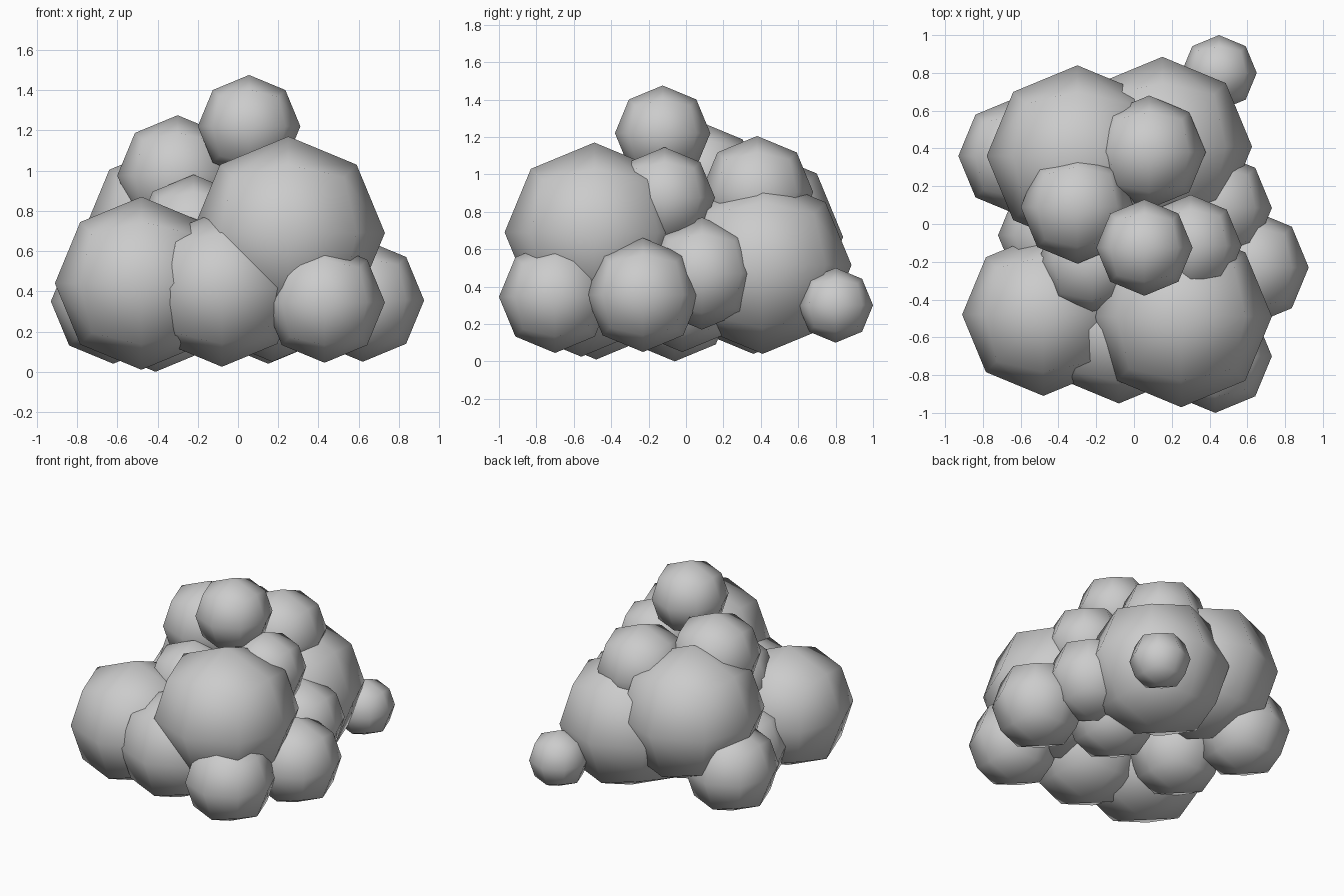
import bpy, bmesh

if "Cube" in bpy.data.objects:
    bpy.data.objects.remove(bpy.data.objects["Cube"])

# Every lump is a coarse ball: a cube split once and pushed out to a sphere.
def ball(name, x, y, z, r):
    bm = bmesh.new()
    bmesh.ops.create_cube(bm, size=2)
    bmesh.ops.subdivide_edges(bm, edges=bm.edges[:], cuts=1, use_grid_fill=True)
    for v in bm.verts:
        v.co = v.co.normalized() * r
    for f in bm.faces:
        f.smooth = True
    me = bpy.data.meshes.new(name)
    bm.to_mesh(me)
    bm.free()
    ob = bpy.data.objects.new(name, me)
    ob.location = (x, y, z)
    bpy.context.collection.objects.link(ob)
    return ob

lumps = [
    # upper lumps
    ("top_lump", 0.055, -0.125, 1.22, 0.255),
    ("upper_left_lump", -0.30, 0.09, 0.975, 0.30),
    ("upper_back_lump", 0.08, 0.38, 0.905, 0.30),
    ("upper_right_lump", 0.30, -0.115, 0.875, 0.27),
    ("upper_front_lump", -0.22, -0.20, 0.69, 0.29),
    # large body lumps
    ("front_right_body", 0.25, -0.49, 0.69, 0.48),
    ("front_left_body", -0.48, -0.48, 0.44, 0.43),
    ("front_middle_body", -0.08, -0.56, 0.415, 0.39),
    ("back_right_body", 0.15, 0.41, 0.515, 0.475),
    ("back_left_body", -0.30, 0.36, 0.665, 0.48),
    # small lumps around the base
    ("front_base_lump", 0.43, -0.70, 0.345, 0.30),
    ("right_base_lump", 0.62, -0.23, 0.355, 0.305),
    ("right_middle_lump", 0.43, 0.085, 0.47, 0.30),
    ("left_base_lump", -0.41, -0.06, 0.31, 0.31),
    ("back_left_base_lump", -0.62, 0.36, 0.35, 0.31),
    ("centre_base_lump", 0.17, -0.02, 0.35, 0.30),
    ("back_small_lump", 0.45, 0.80, 0.30, 0.20),
]
for l in lumps:
    ball(*l)
